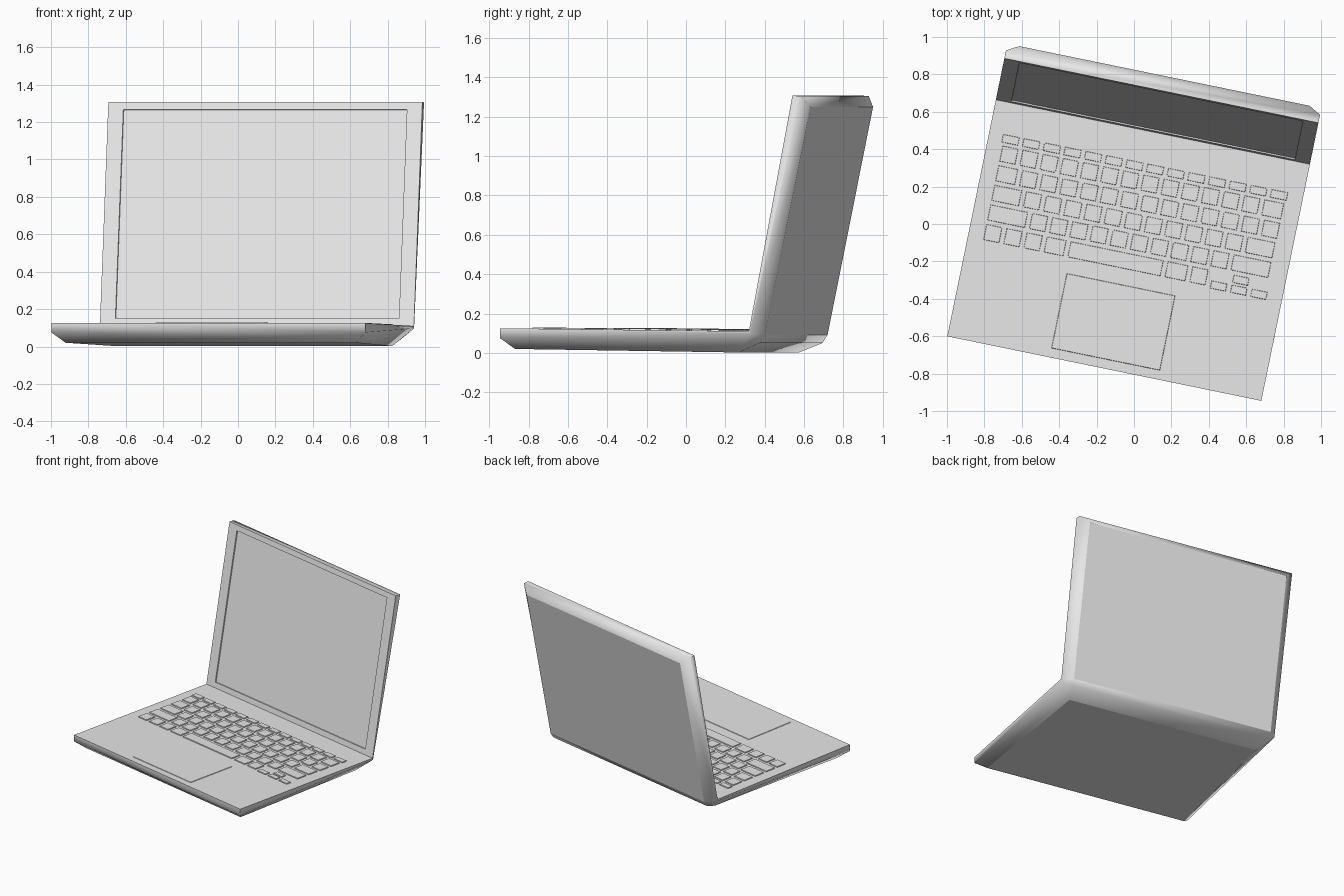
import bpy, bmesh, math
from mathutils import Matrix, Vector

cube = bpy.data.objects.get("Cube")
if cube:
    bpy.data.objects.remove(cube)

TURN = Matrix.Rotation(math.radians(-11.6), 4, 'Z')
SLOPE = -0.0116            # the deck drops slightly toward the hinge
HALF, INSET = 0.857, 0.065

grey = bpy.data.materials.new("light_grey")
grey.use_nodes = True
grey.diffuse_color = (0.8, 0.8, 0.8, 1)
grey.node_tree.nodes["Principled BSDF"].inputs["Base Color"].default_value = (0.8, 0.8, 0.8, 1)


def deck_z(v):
    return 0.11 + SLOPE * (v - 0.502)


def finish(bm, name):
    mesh = bpy.data.meshes.new(name)
    bm.to_mesh(mesh)
    bm.free()
    mesh.materials.append(grey)
    ob = bpy.data.objects.new(name, mesh)
    ob.matrix_world = TURN
    bpy.context.collection.objects.link(ob)
    return ob


def plate(bm, u, v, w, d, height, taper=0.0):
    """Low block standing on the sloping deck."""
    def ring(z, shrink):
        return [bm.verts.new((u + a * (w / 2 - shrink), v + b * (d / 2 - shrink),
                              deck_z(v + b * d / 2) + z))
                for a, b in ((-1, -1), (1, -1), (1, 1), (-1, 1))]
    low, top = ring(-0.003, 0), ring(height, taper)
    bm.faces.new(top)
    bm.faces.new(low[::-1])
    for i in range(4):
        j = (i + 1) % 4
        bm.faces.new((low[i], low[j], top[j], top[i]))


# Body: base and lid as one bent shell, (depth, height) paths from front to lid top
inner = [(-0.789, 0.125), (0.502, 0.11), (0.728, 1.308)]
wall = [(-0.789, 0.075), (0.507, 0.097), (0.772, 1.305)]
outer = [(-0.724, 0.02), (0.43, 0.002), (0.545, 0.05), (0.572, 0.092), (0.808, 1.25)]

bm = bmesh.new()


def path(points, half):
    return [[bm.verts.new((s * half, v, z)) for v, z in points] for s in (-1, 1)]


I, M, O = path(inner, HALF), path(wall, HALF), path(outer, HALF - INSET)
for row in O:
    row[1].co.x *= 0.95
deck, lid = [bm.faces.new((I[0][k], I[1][k], I[1][k + 1], I[0][k + 1])) for k in (0, 1)]
back = [bm.faces.new((O[0][k], O[0][k + 1], O[1][k + 1], O[1][k])) for k in range(4)]
for s in (0, 1):                                   # side walls and chamfers
    i, m, o = I[s], M[s], O[s]
    for f in ((i[0], i[1], m[1], m[0]), (i[1], i[2], m[2], m[1]),
              (m[0], m[1], o[1], o[0]), (m[1], o[2], o[1]),
              (m[1], o[3], o[2]), (m[1], m[2], o[4], o[3])):
        bm.faces.new(f)
for k, e in ((0, 0), (2, 4)):                      # front edge and lid top edge
    bm.faces.new((I[0][k], I[1][k], M[1][k], M[0][k]))
    bm.faces.new((M[0][k], M[1][k], O[1][e], O[0][e]))
bmesh.ops.recalc_face_normals(bm, faces=bm.faces)

# Recessed screen
bmesh.ops.inset_individual(bm, faces=[lid], thickness=0.058)
for v in lid.verts:
    v.co.x = math.copysign(0.774, v.co.x)
bmesh.ops.inset_individual(bm, faces=[lid], thickness=0.002, depth=-0.008)

# Smooth sides, crisp borders round the flat faces and at the corners
for f in bm.faces:
    f.smooth = True
flat = [deck, lid, back[0], back[3]]
for f in flat:
    for e in f.edges:
        e.smooth = False
for e in bm.edges:
    if e.calc_face_angle(0) > math.radians(60):
        e.smooth = False
finish(bm, "laptop_body")

# Touchpad
bm = bmesh.new()
plate(bm, -0.003, -0.535, 0.594, 0.41, 0.004, 0.003)
finish(bm, "touchpad")

# Keyboard: each row is a list of key pitches from left to right
P, GAP, START = 0.11, 0.024, -0.784
rows = [
    [P] * 13 + [0.13],
    [0.13] + [P] * 13,
    [0.173] + [P] * 11 + [0.173],
    [0.228] + [P] * 10 + [0.228],
    [P, P, P, 0.13, 0.53, 0.135, P],
]
bm = bmesh.new()
for k in range(14):                                # function keys
    plate(bm, -0.737 + k * 0.1127, 0.308, 0.09, 0.044, 0.007, 0.002)
for r, row in enumerate(rows):
    u = START
    for w in row:
        plate(bm, u + w / 2, 0.226 - 0.107 * r, w - GAP, 0.085, 0.007, 0.002)
        u += w
for u, v in ((0.51, -0.234), (0.62, -0.234), (0.62, -0.18), (0.73, -0.234)):   # arrows
    plate(bm, u, v, 0.085, 0.042, 0.007, 0.002)
finish(bm, "keys")
